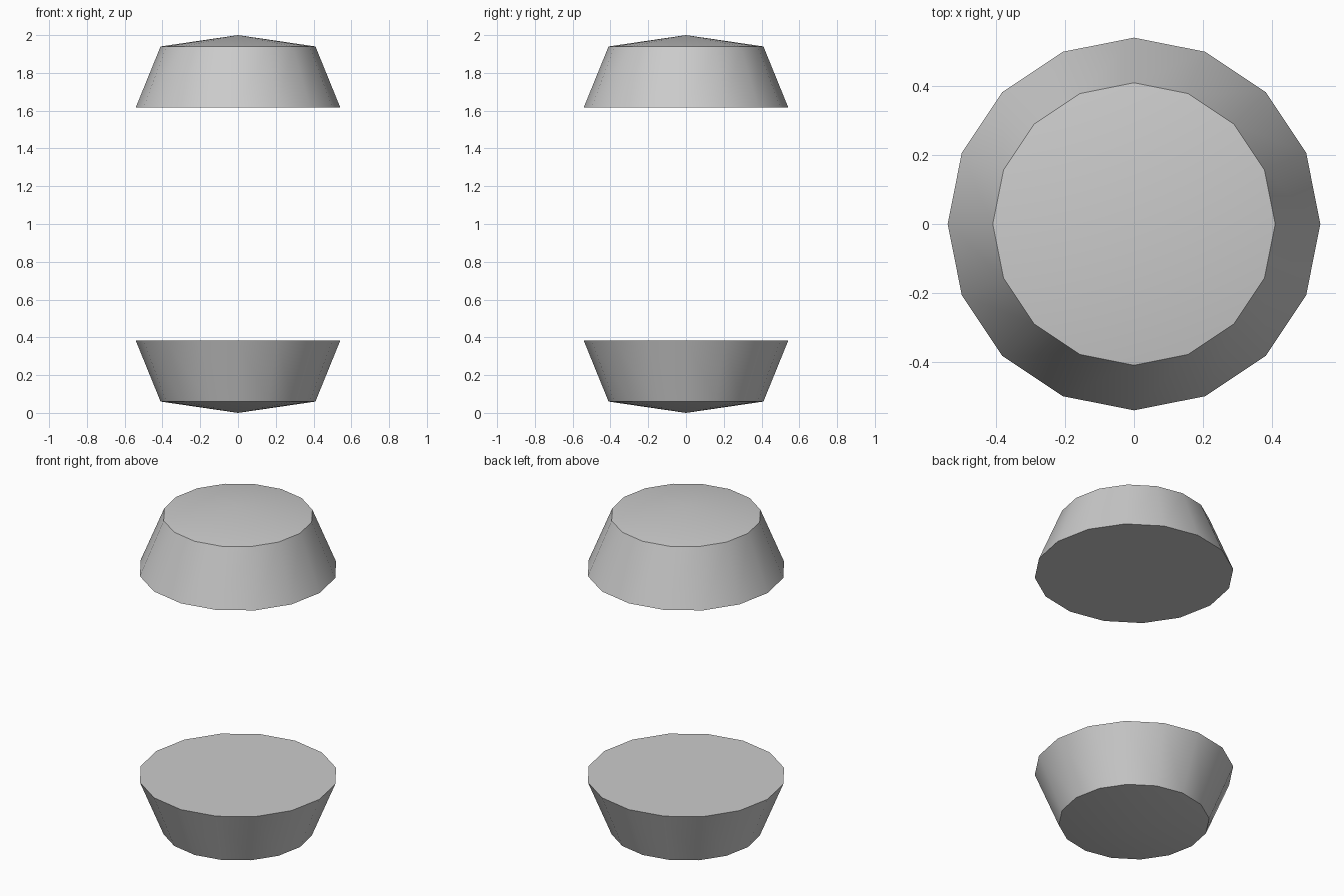
import bpy, bmesh
from math import cos, sin, pi, radians

if "Cube" in bpy.data.objects:
    bpy.data.objects.remove(bpy.data.objects["Cube"])

SIDES = 16
R_WIDE, R_NARROW = 0.541, 0.41
TIP, RIM, BASE = 1.0, 0.94, 0.618   # heights measured from the middle (z = 1)


def ring(bm, radius, z):
    return [bm.verts.new((radius * cos(2 * pi * i / SIDES),
                          radius * sin(2 * pi * i / SIDES), z))
            for i in range(SIDES)]


def tapered_cap(name, sign):
    bm = bmesh.new()
    wide = ring(bm, R_WIDE, 1 + sign * BASE)
    narrow = ring(bm, R_NARROW, 1 + sign * RIM)
    tip = bm.verts.new((0, 0, 1 + sign * TIP))
    # flat inner face
    bm.faces.new(wide)
    for i in range(SIDES):
        j = (i + 1) % SIDES
        # sloped wall and shallow pointed end
        bm.faces.new((wide[i], wide[j], narrow[j], narrow[i]))
        bm.faces.new((narrow[i], narrow[j], tip))
    bmesh.ops.recalc_face_normals(bm, faces=bm.faces)
    mesh = bpy.data.meshes.new(name)
    bm.to_mesh(mesh)
    bm.free()
    obj = bpy.data.objects.new(name, mesh)
    bpy.context.collection.objects.link(obj)
    # smooth walls, sharp rims
    bpy.ops.object.select_all(action='DESELECT')
    obj.select_set(True)
    bpy.context.view_layer.objects.active = obj
    bpy.ops.object.shade_smooth_by_angle(angle=radians(30))


tapered_cap("top_cap", 1)
tapered_cap("bottom_cap", -1)
